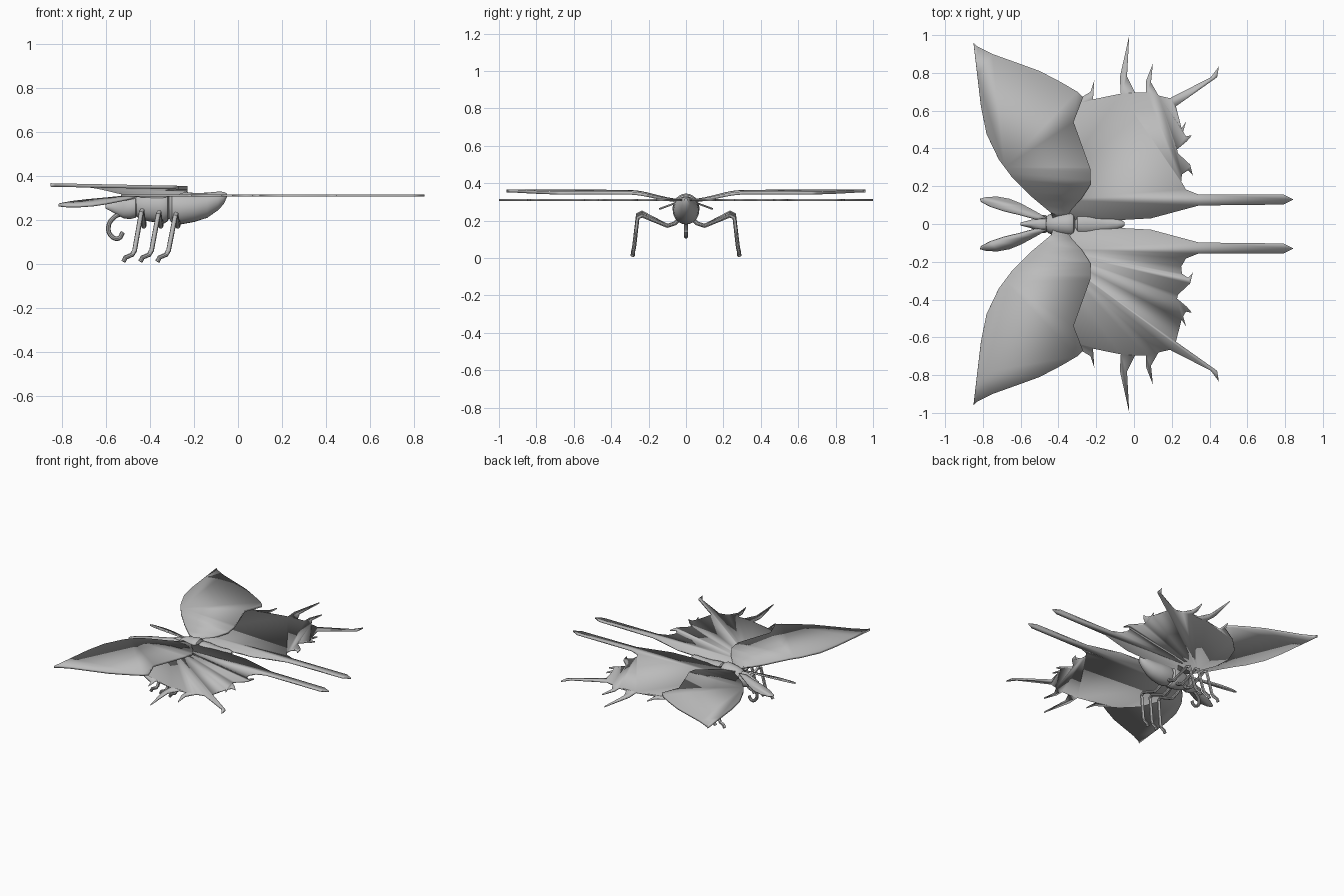
import bpy, bmesh, math
from mathutils import Vector

grey = bpy.data.materials.new("plain grey")
grey.diffuse_color = (0.5, 0.5, 0.5, 1)


def finish(ob, mirror=False):
    """Link, colour and smooth an object, optionally mirrored across y."""
    if ob.name not in bpy.context.collection.objects:
        bpy.context.collection.objects.link(ob)
    ob.data.materials.clear()
    ob.data.materials.append(grey)
    bpy.ops.object.select_all(action='DESELECT')
    ob.select_set(True)
    bpy.context.view_layer.objects.active = ob
    if ob.type == 'CURVE':
        bpy.ops.object.convert(target='MESH')
        ob = bpy.context.object
    bpy.ops.object.shade_smooth_by_angle(angle=math.radians(35))
    if mirror:
        m = ob.modifiers.new("mirror", 'MIRROR')
        m.use_axis = (False, True, False)
        m.use_mirror_merge = False
    return ob


def plate(name, pts, thick, zfun, cuts=()):
    """Thin outline plate, sliced at given y values and bent by zfun(x, y)."""
    bm = bmesh.new()
    f = bm.faces.new([bm.verts.new((x, y, 0)) for x, y in pts])
    f.normal_update()
    if f.normal.z < 0:
        f.normal_flip()
    for y in cuts:
        bmesh.ops.bisect_plane(bm, geom=bm.verts[:] + bm.edges[:] + bm.faces[:],
                               plane_co=(0, y, 0), plane_no=(0, 1, 0))
    for v in bm.verts:
        v.co.z = zfun(v.co.x, v.co.y)
    me = bpy.data.meshes.new(name)
    bm.to_mesh(me)
    bm.free()
    ob = bpy.data.objects.new(name, me)
    s = ob.modifiers.new("thickness", 'SOLIDIFY')
    s.thickness, s.offset = thick, 0
    return finish(ob, True)


def loft(name, rings, n=24):
    """Body of elliptical rings (x, z centre, y radius, z radius)."""
    bm = bmesh.new()
    loops = []
    for x, z, ry, rz in rings:
        loops.append([bm.verts.new((x, ry * math.cos(2 * math.pi * i / n),
                                    z + rz * math.sin(2 * math.pi * i / n))) for i in range(n)])
    for a, b in zip(loops, loops[1:]):
        for i in range(n):
            bm.faces.new((a[i], a[(i + 1) % n], b[(i + 1) % n], b[i]))
    bm.faces.new(loops[0])
    bm.faces.new(loops[-1])
    bmesh.ops.recalc_face_normals(bm, faces=bm.faces)
    me = bpy.data.meshes.new(name)
    bm.to_mesh(me)
    bm.free()
    return finish(bpy.data.objects.new(name, me))


def tube(name, pts, r, mirror=False, smooth=False):
    """Round tube through points."""
    cu = bpy.data.curves.new(name, 'CURVE')
    cu.dimensions = '3D'
    cu.bevel_depth, cu.bevel_resolution, cu.use_fill_caps = r, 3, True
    if smooth:
        sp = cu.splines.new('BEZIER')
        sp.bezier_points.add(len(pts) - 1)
        for b, p in zip(sp.bezier_points, pts):
            b.co = p
            b.handle_left_type = b.handle_right_type = 'AUTO'
        sp.resolution_u = 6
    else:
        sp = cu.splines.new('POLY')
        sp.points.add(len(pts) - 1)
        for b, p in zip(sp.points, pts):
            b.co = (*p, 1)
    return finish(bpy.data.objects.new(name, cu), mirror)


# Forewings, rising from the body then nearly flat
def fore_z(x, y):
    t = min(1, max(0, (y - 0.03) / 0.27))
    return 0.305 + 0.042 * t * t * (3 - 2 * t) + 0.012 * (-x - 0.25) / 0.6


plate("forewings", [
    (-0.85, 0.96), (-0.83, 0.94), (-0.75, 0.9), (-0.61, 0.85), (-0.5, 0.81), (-0.385, 0.75),
    (-0.3, 0.7), (-0.27, 0.67), (-0.32, 0.54), (-0.23, 0.29), (-0.23, 0.21),
    (-0.275, 0.14), (-0.33, 0.08), (-0.36, 0.03), (-0.43, 0.03), (-0.44, 0.06),
    (-0.555, 0.157), (-0.645, 0.247), (-0.715, 0.34), (-0.78, 0.475),
    (-0.81, 0.62), (-0.83, 0.79)],
    0.016, fore_z, [0.06, 0.1, 0.13, 0.165, 0.2, 0.235, 0.27, 0.3])

# Hindwings: flat, with ragged spikes and a long tail
plate("hindwings", [
    (-0.4, 0.02), (-0.47, 0.13), (-0.52, 0.25), (-0.53, 0.38), (-0.48, 0.51), (-0.38, 0.61),
    (-0.28, 0.67), (-0.23, 0.7), (-0.21, 0.76), (-0.217, 0.66), (-0.07, 0.69),
    (-0.075, 0.777), (-0.025, 1.0), (-0.037, 0.782), (0.005, 0.697), (0.063, 0.697),
    (0.063, 0.756), (0.1, 0.85), (0.09, 0.75), (0.13, 0.68), (0.19, 0.666),
    (0.407, 0.777), (0.45, 0.835), (0.44, 0.777), (0.222, 0.623), (0.252, 0.507),
    (0.277, 0.544), (0.26, 0.49), (0.275, 0.464), (0.307, 0.47), (0.28, 0.438),
    (0.228, 0.395), (0.233, 0.374), (0.297, 0.315), (0.312, 0.257), (0.286, 0.284),
    (0.254, 0.263), (0.25, 0.225), (0.275, 0.183), (0.34, 0.157), (0.79, 0.157),
    (0.845, 0.13), (0.79, 0.103), (0.344, 0.098), (0.09, 0.03), (-0.09, 0.02)],
    0.01, lambda x, y: 0.311)

# Leaf-shaped antennae, sloping down outwards
plate("antennae", [
    (-0.46, 0.03), (-0.52, 0.065), (-0.6, 0.108), (-0.66, 0.132), (-0.72, 0.143), (-0.78, 0.142),
    (-0.815, 0.132), (-0.81, 0.118), (-0.76, 0.092), (-0.69, 0.069), (-0.6, 0.047),
    (-0.52, 0.025)],
    0.01, lambda x, y: 0.267 + 0.37 * (0.13 - y), [0.05, 0.09])

# Abdomen, thorax and head with pointed mouth parts
loft("abdomen", [
    (-0.315, 0.26, 0.045, 0.05), (-0.3, 0.258, 0.066, 0.072), (-0.26, 0.255, 0.071, 0.075),
    (-0.2, 0.257, 0.066, 0.066), (-0.14, 0.267, 0.05, 0.057), (-0.09, 0.287, 0.034, 0.042),
    (-0.065, 0.3, 0.022, 0.028), (-0.05, 0.312, 0.008, 0.008)])
loft("thorax", [
    (-0.47, 0.265, 0.035, 0.04), (-0.45, 0.265, 0.05, 0.058), (-0.41, 0.265, 0.06, 0.07),
    (-0.36, 0.265, 0.068, 0.078), (-0.335, 0.265, 0.072, 0.08), (-0.32, 0.265, 0.066, 0.072),
    (-0.312, 0.265, 0.05, 0.055)])
loft("head", [
    (-0.6, 0.262, 0.008, 0.01), (-0.57, 0.258, 0.016, 0.022), (-0.545, 0.256, 0.022, 0.035),
    (-0.52, 0.256, 0.035, 0.048), (-0.49, 0.258, 0.048, 0.054), (-0.465, 0.26, 0.046, 0.05),
    (-0.45, 0.262, 0.03, 0.035)])

# Curled tongue
tube("curled_tongue", [
    (-0.51, 0, 0.235), (-0.565, 0, 0.21), (-0.588, 0, 0.165), (-0.572, 0, 0.125),
    (-0.542, 0, 0.117), (-0.522, 0, 0.145)], 0.011, smooth=True)

# Three pairs of jointed legs
for i, name in enumerate(("front_legs", "middle_legs", "rear_legs")):
    x, z = -0.435 + 0.077 * i, -0.008 * i
    tube(name, [
        (x, 0.03, 0.215), (x + 0.01, 0.06, 0.185), (x + 0.008, 0.1, 0.172),
        (x, 0.235, 0.243 + z), (x - 0.004, 0.258, 0.232 + z), (x - 0.034, 0.277, 0.062),
        (x - 0.045, 0.281, 0.043), (x - 0.075, 0.284, 0.03), (x - 0.085, 0.285, 0.011)],
        0.011, True)
